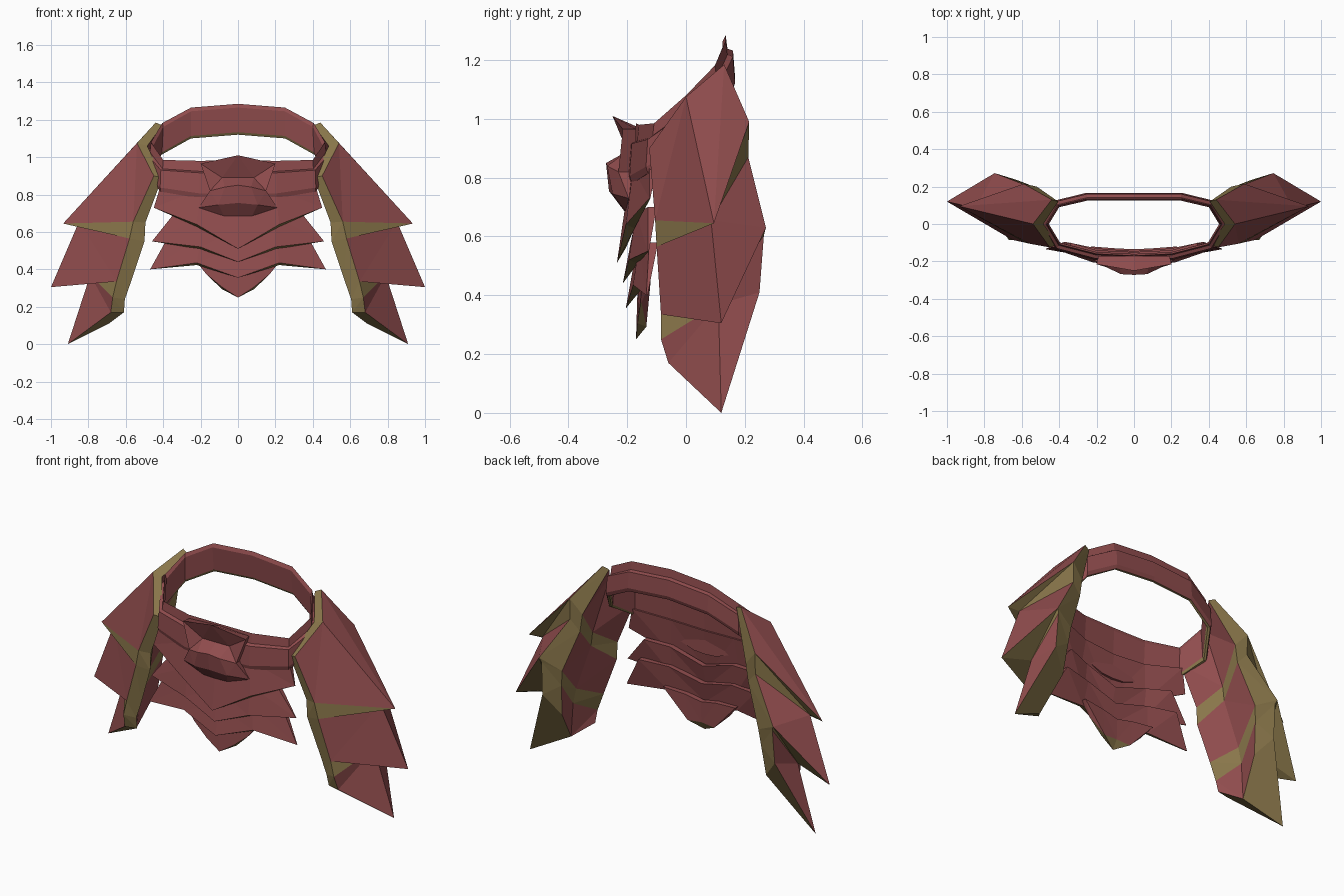
import bpy, bmesh
from mathutils import Vector

if "Cube" in bpy.data.objects:
    bpy.data.objects.remove(bpy.data.objects["Cube"])


def material(name, rgb):
    m = bpy.data.materials.new(name)
    m.diffuse_color = (*rgb, 1)
    m.use_nodes = True
    m.node_tree.nodes["Principled BSDF"].inputs["Base Color"].default_value = m.diffuse_color
    return m


MATS = [material("dull red", (0.28, 0.073, 0.075)),
        material("olive brown", (0.255, 0.185, 0.07))]
RED, BROWN = 0, 1


def build(name, verts, faces):
    """Build a part from its right half; faces are (indices, colour) pairs."""
    bm = bmesh.new()
    for side in (1, -1):
        vs = [bm.verts.new((side * v[0], v[1], v[2])) for v in verts]
        for idx, colour in faces:
            order = idx if side == 1 else idx[::-1]
            bm.faces.new([vs[i] for i in order]).material_index = colour
    bmesh.ops.remove_doubles(bm, verts=bm.verts, dist=0.0005)
    bmesh.ops.recalc_face_normals(bm, faces=bm.faces)
    me = bpy.data.meshes.new(name)
    bm.to_mesh(me)
    bm.free()
    for m in MATS:
        me.materials.append(m)
    ob = bpy.data.objects.new(name, me)
    bpy.context.collection.objects.link(ob)
    return ob


# Waist belt: a stepped band swept around a tilted loop (x, y, top, height)
stations = [(0, .125, 1.285, .165), (.25, .125, 1.265, .165), (.40, .09, 1.182, .17),
            (.455, 0, 1.08, .19), (.395, -.10, .985, .17), (.2, -.15, .98, .2),
            (0, -.16, .985, .21)]
profile = [(0, .12), (.010, 0), (.016, .28), (.035, .32), (.042, .87), (.034, 1),
           (.020, 1), (.012, .92)]
n, verts, faces = len(profile), [], []
for i, (x, y, top, h) in enumerate(stations):
    a, b = stations[max(i - 1, 0)], stations[min(i + 1, len(stations) - 1)]
    out = Vector((-(b[1] - a[1]), b[0] - a[0]))
    if x == 0:
        out = Vector((0, 1 if y > 0 else -1))
    out.normalize()
    for off, t in profile:
        verts.append((x + out.x * off, y + out.y * off, top - h * t))
for i in range(len(stations) - 1):
    for j in range(n):
        k = (j + 1) % n
        faces.append(([i * n + j, i * n + k, (i + 1) * n + k, (i + 1) * n + j],
                      BROWN if j in (5, 6) and i < 4 else RED))
build("waist_belt", verts, faces)

# Hip guards: one lofted shell whose three layers step in at brown undersides.
# Each row: front inner, front outer, ridge, back outer, back inner, inner middle
upper = [[(.405, -.11, .89), (.45, -.125, .90), (.54, 0, 1.075),
          (.44, .13, 1.185), (.405, .12, 1.17), (.485, 0, 1.06)],
         [(.495, -.085, .65), (.56, -.105, .655), (.935, .095, .645),
          (.59, .215, .99), (.52, .20, .91), (.56, .05, .74)]]
middle = [[(.50, -.085, .55), (.58, -.10, .565), (.85, .085, .655),
           (.59, .212, .87), (.535, .20, .81), (.57, .05, .66)],
          [(.57, -.065, .34), (.65, -.085, .335), (1.0, .12, .305),
           (.745, .272, .63), (.625, .235, .57), (.65, .07, .40)]]
lower = [[(.605, -.06, .24), (.67, -.085, .25), (.79, .11, .37),
          (.735, .265, .605), (.635, .225, .48), (.67, .07, .31)],
         [(.61, -.045, .17), (.68, -.06, .17), (.91, .12, .0),
          (.74, .25, .41), (.65, .20, .30), (.69, .06, .11)]]
verts = [p for row in upper + middle + lower for p in row]
faces = []
for row in range(5):
    for j in range(6):
        a, b = row * 6 + j, row * 6 + (j + 1) % 6
        colour = BROWN if j in (0, 3) or row in (1, 3) else RED
        if (row, j) in ((3, 1), (2, 2), (4, 2)):
            faces += [([a, b, b + 6], colour), ([a, b + 6, a + 6], colour)]
        else:
            faces += [([a, b, a + 6], colour), ([b, b + 6, a + 6], colour)]
for s in (0, 30):
    faces += [([s, s + 1, s + 2, s + 5], BROWN), ([s + 5, s + 2, s + 3, s + 4], BROWN)]
build("hip_guards", verts, faces)


# Front apron: overlapping pointed layers, thick in the middle and tapering to sharp corners
def apron_layer(name, top, bottom, thick=0.03):
    lip = [(thick, .05), (thick, -.012), (.004, 0)]
    rows = [top, bottom,
            [(x, y + dy, z + dz) for (x, y, z), (dy, dz) in zip(bottom, lip)],
            [(x, y + thick, z) for x, y, z in top]]
    verts = [p for r in rows for p in r]
    faces = []
    for r in range(4):
        s = (r + 1) % 4
        for j in range(2):
            a, b, c, d = r * 3 + j, s * 3 + j, s * 3 + j + 1, r * 3 + j + 1
            colour = BROWN if r == 1 else RED
            faces += [([a, b, c], colour), ([a, c, d], colour)]
    faces.append(([2, 5, 8, 11], RED))
    build(name, verts, faces)


apron_layer("apron_layer_1",
            [(0, -.19, .82), (.2, -.18, .83), (.41, -.125, .86)],
            [(0, -.235, .51), (.22, -.205, .64), (.45, -.125, .73)])
apron_layer("apron_layer_2",
            [(0, -.18, .62), (.2, -.17, .68), (.34, -.13, .70)],
            [(0, -.215, .44), (.2, -.195, .52), (.46, -.13, .55)])
apron_layer("apron_layer_3",
            [(0, -.175, .52), (.2, -.16, .57), (.37, -.125, .58)],
            [(0, -.205, .355), (.22, -.18, .435), (.47, -.135, .40)])
apron_layer("apron_layer_4",
            [(0, -.165, .42), (.1, -.16, .44), (.23, -.15, .45)],
            [(0, -.17, .25), (.085, -.165, .305), (.17, -.155, .375)])

# Buckle: faceted mask shape with an overhanging brow, snout, cheeks and chin
v = [(0, -.25, 1.01), (.2, -.215, .965), (.15, -.23, .82), (.21, -.195, .73),
     (.075, -.205, .685), (0, -.205, .68),                     # outline 0-5
     (0, -.20, .89), (.085, -.20, .89),                        # brow 6-7
     (0, -.272, .85), (.07, -.268, .84),                       # snout top 8-9
     (0, -.262, .755), (.105, -.25, .745)]                     # snout bottom 10-11
f = [[0, 1, 7], [0, 7, 6], [6, 7, 9, 8], [8, 9, 11, 10], [10, 11, 4, 5], [1, 2, 7],
     [7, 2, 9], [9, 2, 11], [2, 3, 11], [11, 3, 4]]
v += [(x * .95, -.17, min(z, .975)) for x, y, z in v[:6]]
f += [[i, i + 1, i + 13, i + 12] for i in range(5)] + [list(range(12, 18))]
build("buckle", v, [(q, RED) for q in f])
